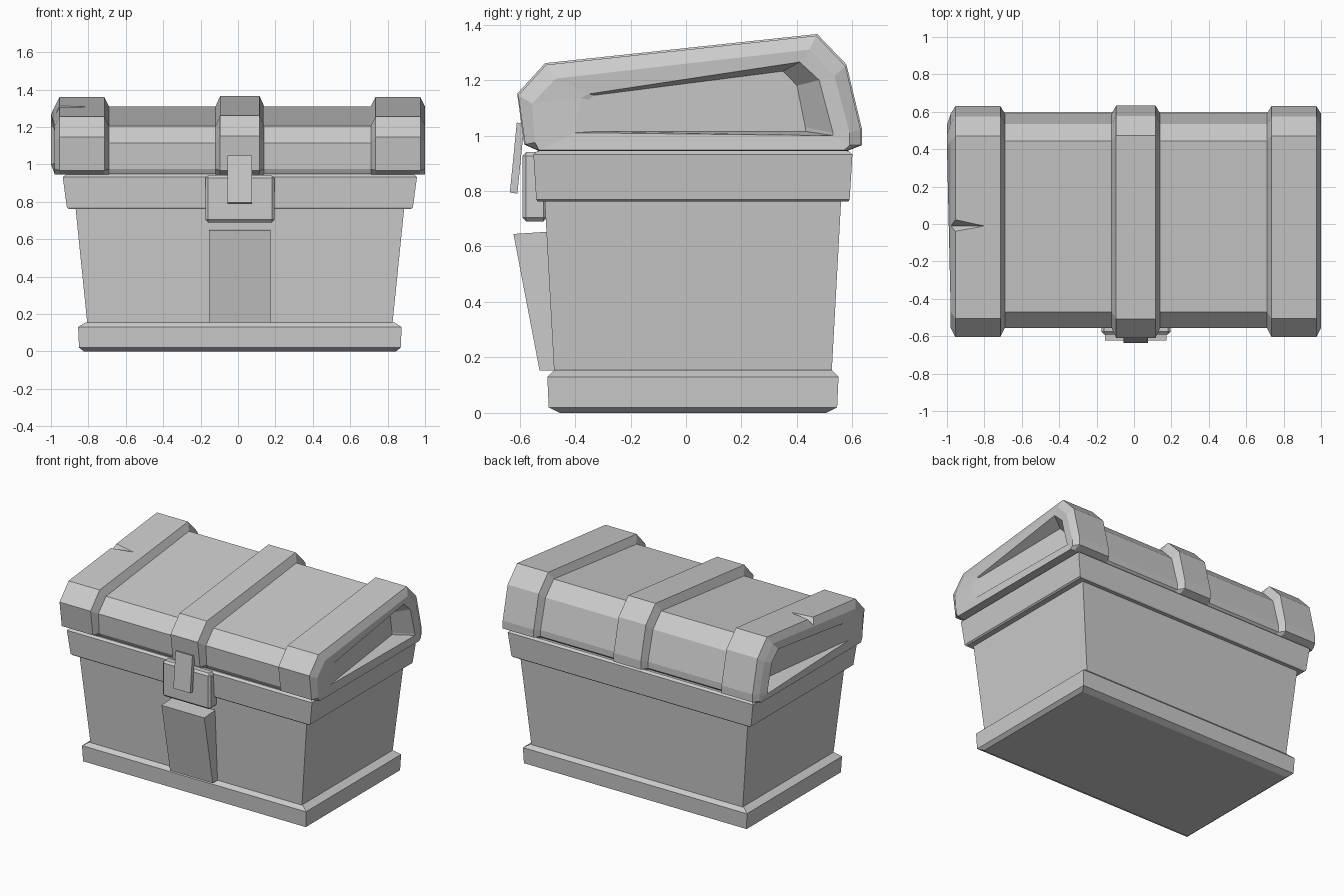
import bpy, bmesh

cube = bpy.data.objects.get("Cube")
if cube:
    bpy.data.objects.remove(cube, do_unlink=True)

CX, CY = 0.01, 0.025  # centre of the box under the lid

grey = bpy.data.materials.new("plain_grey")
grey.use_nodes = True
COLOUR = (0.6, 0.6, 0.6, 1)
grey.diffuse_color = COLOUR
grey.node_tree.nodes["Principled BSDF"].inputs["Base Color"].default_value = COLOUR


def loft(name, loops):
    """Skin a list of equal-length point loops and cap both ends."""
    bm = bmesh.new()
    rings = [[bm.verts.new(p) for p in loop] for loop in loops]
    for a, b in zip(rings, rings[1:]):
        for i in range(len(a)):
            j = (i + 1) % len(a)
            bm.faces.new((a[i], a[j], b[j], b[i]))
    bm.faces.new(rings[0][::-1])
    bm.faces.new(rings[-1])
    bmesh.ops.recalc_face_normals(bm, faces=bm.faces)
    mesh = bpy.data.meshes.new(name)
    bm.to_mesh(mesh)
    bm.free()
    mesh.materials.append(grey)
    obj = bpy.data.objects.new(name, mesh)
    bpy.context.collection.objects.link(obj)
    return obj


def tiers(name, levels):
    """Stack of rectangles: half width, half depth, height."""
    return loft(name, [[(CX + sx * w, CY + sy * d, z)
                        for sx, sy in ((-1, -1), (1, -1), (1, 1), (-1, 1))]
                       for w, d, z in levels])


def at_x(x, profile):
    return [(CX + x, y, z) for y, z in profile]


# Box: plinth, tapered walls and rim
tiers("plinth", [(0.835, 0.48, 0), (0.86, 0.52, 0.02), (0.865, 0.525, 0.13), (0.825, 0.5, 0.155)])
tiers("box_walls", [(0.815, 0.5, 0.14), (0.88, 0.535, 0.78)])
tiers("rim", [(0.915, 0.56, 0.762), (0.925, 0.565, 0.77), (0.947, 0.575, 0.932), (0.93, 0.56, 0.945)])

# Lid side profiles (y, z)
BAND = [(-0.53, 0.945), (-0.58, 0.968), (-0.605, 1.145), (-0.505, 1.255), (0.47, 1.36),
        (0.575, 1.25), (0.63, 1.02), (0.63, 0.965), (0.58, 0.945)]
SHELL = [(-0.53, 0.947), (-0.545, 0.975), (-0.555, 1.115), (-0.47, 1.205), (0.445, 1.31),
         (0.535, 1.215), (0.59, 1.01), (0.59, 0.965), (0.57, 0.947)]
OPENING = [(-0.4, 1.01), (-0.4, 1.02), (-0.38, 1.135), (-0.35, 1.15), (0.41, 1.265),
           (0.48, 1.2), (0.53, 1.01), (0.53, 1.0), (0.5, 1.0)]
RECESS = [(-0.32, 1.015), (-0.33, 1.025), (-0.35, 1.13), (-0.33, 1.145), (0.35, 1.232),
          (0.4, 1.18), (0.43, 1.03), (0.43, 1.015), (0.41, 1.015)]

loft("lid_shell", [at_x(x, SHELL) for x in (-0.72, 0.72)])

# Middle band, slightly prouder than the end bands
PROUD = [(y * 1.006, z + 0.006 * (z > 1)) for y, z in BAND]
loft("middle_band", [at_x(-0.13, SHELL), at_x(-0.105, PROUD), at_x(0.105, PROUD), at_x(0.13, SHELL)])


def end_band(name, side, bulge):
    """End cap with a bevelled frame and a recess deepening to the back."""
    frame = at_x(side * 0.99, SHELL)
    opening = [(CX + side * (0.985 + bulge * (y > 0.3)), y, z) for y, z in OPENING]
    recess = [(CX + side * (0.98 - 0.13 * (y + 0.35)), y, z) for y, z in RECESS]
    return loft(name, [at_x(side * 0.7, SHELL), at_x(side * 0.725, BAND),
                       at_x(side * 0.965, BAND), frame, opening, recess])


end_band("left_band", 1, 0)
chipped = end_band("right_band", -1, 0.025)

# Chip knocked out of the top edge
chip = loft("chip_cutter", [[(-1.03, 0.08, 1.365), (-1.03, -0.1, 1.365), (-1.03, -0.01, 1.25)],
                            [(-0.8, -0.009, 1.311), (-0.8, -0.011, 1.311), (-0.8, -0.01, 1.307)]])
chip.hide_render = True
chip.hide_set(True)
cut = chipped.modifiers.new("chip", 'BOOLEAN')
cut.operation = 'DIFFERENCE'
cut.solver = 'EXACT'
cut.object = chip


def slab(name, half_width, side_profile):
    """Side outline extruded across the front."""
    return loft(name, [at_x(x, side_profile) for x in (-half_width, half_width)])


# Lock: plate, tilted latch and lower wedge
plate = slab("lock_plate", 0.185, [(-0.59, 0.69), (-0.5, 0.69), (-0.5, 0.94), (-0.59, 0.94)])
bevel = plate.modifiers.new("bevel", 'BEVEL')
bevel.width = 0.014
bevel.segments = 1
slab("latch", 0.065, [(-0.635, 0.795), (-0.608, 0.79), (-0.583, 1.04), (-0.61, 1.047)])
slab("lock_wedge", 0.165, [(-0.528, 0.153), (-0.47, 0.153), (-0.5, 0.653), (-0.622, 0.645)])
